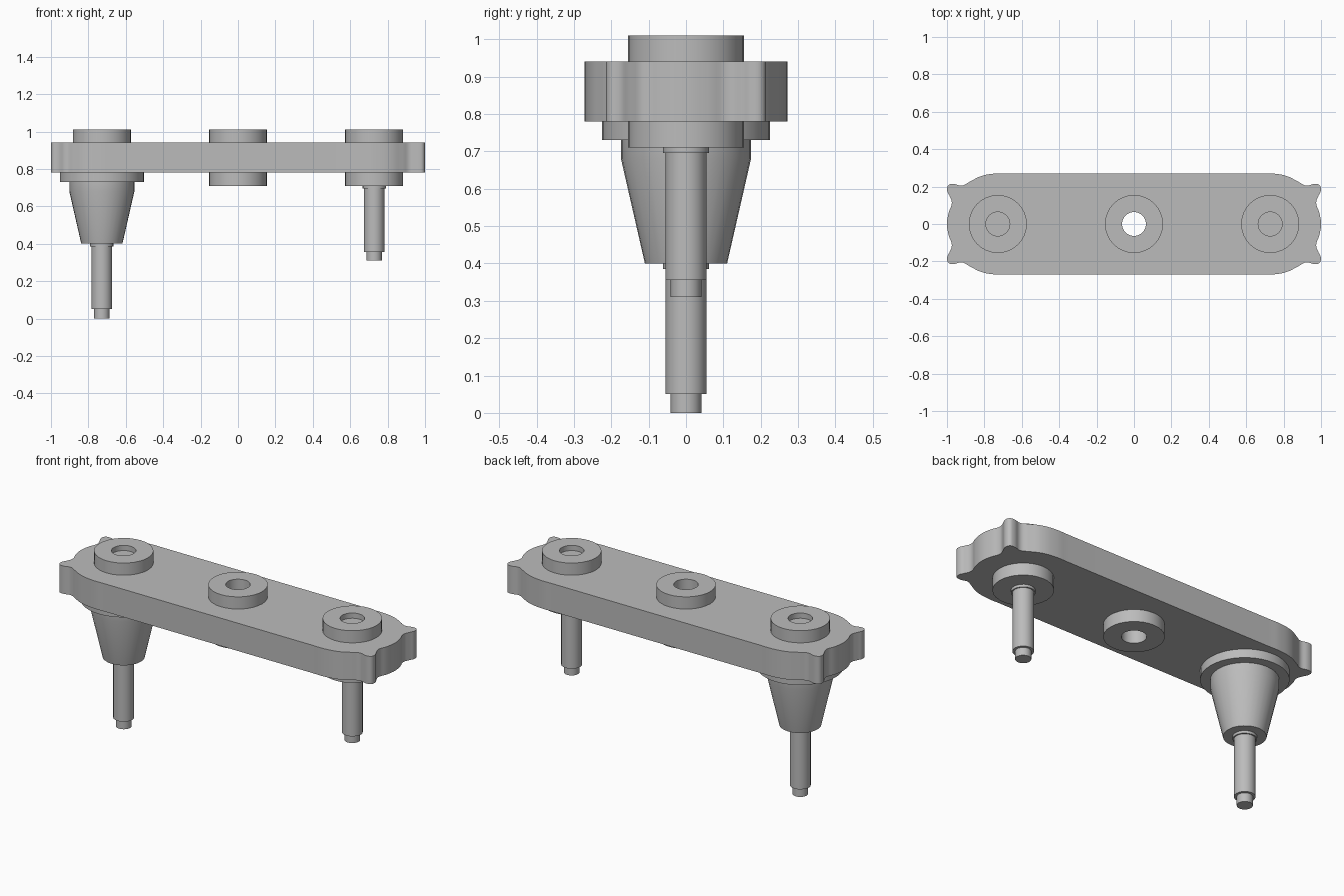
import bpy, bmesh, math

cube = bpy.data.objects.get("Cube")
if cube:
    bpy.data.objects.remove(cube, do_unlink=True)

grey = bpy.data.materials.new("plain grey")
grey.use_nodes = True
GREY = (0.5, 0.5, 0.5, 1)
grey.diffuse_color = GREY
grey.node_tree.nodes["Principled BSDF"].inputs["Base Color"].default_value = GREY


def finish(ob):
    ob.data.materials.clear()
    ob.data.materials.append(grey)
    bpy.ops.object.select_all(action='DESELECT')
    ob.select_set(True)
    bpy.context.view_layer.objects.active = ob
    bpy.ops.object.shade_smooth_by_angle(angle=math.radians(35))


def lathe(name, x, profile, sides=32, ring=False):
    """Turn (radius, height) points about a vertical axis at x."""
    bm = bmesh.new()
    vs = [bm.verts.new((r, 0, z)) for r, z in profile]
    pairs = list(zip(vs, vs[1:]))
    if ring:
        pairs.append((vs[-1], vs[0]))
    edges = [bm.edges.new(p) for p in pairs]
    bmesh.ops.spin(bm, geom=vs + edges, cent=(0, 0, 0), axis=(0, 0, 1),
                   angle=math.tau, steps=sides, use_duplicate=False)
    bmesh.ops.remove_doubles(bm, verts=bm.verts, dist=0.0005)
    bmesh.ops.recalc_face_normals(bm, faces=bm.faces)
    me = bpy.data.meshes.new(name)
    bm.to_mesh(me)
    bm.free()
    ob = bpy.data.objects.new(name, me)
    ob.location.x = x
    bpy.context.collection.objects.link(ob)
    finish(ob)


def add_loop(curve, pts):
    sp = curve.splines.new('BEZIER')
    sp.bezier_points.add(len(pts) - 1)
    for bp, (x, y) in zip(sp.bezier_points, pts):
        bp.co = (x, y, 0)
        bp.handle_left_type = bp.handle_right_type = 'AUTO'
    sp.use_cyclic_u = True
    sp.resolution_u = 5


# Link plate: one quarter of the outline, mirrored to all four corners
quarter = [(1.0, 0), (0.991, 0.06), (0.974, 0.115), (0.986, 0.15), (0.999, 0.18),
           (0.992, 0.207), (0.966, 0.214), (0.92, 0.205), (0.88, 0.225),
           (0.82, 0.255), (0.74, 0.27), (0.66, 0.27)]
half = quarter + [(-x, y) for x, y in reversed(quarter)]
outline = half + [(x, -y) for x, y in reversed(half[1:-1])]
curve = bpy.data.curves.new("link_plate", 'CURVE')
curve.dimensions = '2D'
curve.fill_mode = 'BOTH'
curve.extrude = 0.08
add_loop(curve, outline)
add_loop(curve, [(0.1 * math.cos(a * math.pi / 4), 0.1 * math.sin(a * math.pi / 4))
                 for a in range(8)])
plate = bpy.data.objects.new("link_plate", curve)
plate.location.z = 0.86
bpy.context.collection.objects.link(plate)
bpy.ops.object.select_all(action='DESELECT')
plate.select_set(True)
bpy.context.view_layer.objects.active = plate
bpy.ops.object.convert(target='MESH')
finish(bpy.context.view_layer.objects.active)

# Bosses: open bushing in the middle, recessed caps at both ends
TOP, BOSS, BORE, AXIS = 1.01, 0.155, 0.064, 0.728
lathe("middle_bushing", 0, [(BORE, 0.71), (BOSS, 0.71), (BOSS, TOP), (BORE, TOP)], ring=True)
for name, x, low in (("left_boss", AXIS, 0.71), ("right_boss", -AXIS, 0.75)):
    lathe(name, x, [(0, low), (BOSS, low), (BOSS, TOP), (BORE, TOP),
                    (BORE, TOP - 0.03), (0, TOP - 0.03)])

# Flange and tapered sleeve
lathe("right_flange", -AXIS, [(0, 0.73), (0.225, 0.73), (0.225, 0.79), (0, 0.79)], 40)
lathe("right_sleeve", -AXIS, [(0, 0.40), (0.11, 0.40), (0.174, 0.68), (0.174, 0.74), (0, 0.74)])

# Stepped pins with a collar at the root and a narrow tip
for name, x, root, shoulder, tip in (("right_pin", -AXIS, 0.40, 0.05, 0),
                                     ("left_pin", AXIS, 0.71, 0.355, 0.31)):
    lathe(name, x, [(0, tip), (0.041, tip), (0.041, shoulder), (0.055, shoulder),
                    (0.055, root - 0.015), (0.062, root - 0.015),
                    (0.062, root + 0.01), (0, root + 0.01)], 20)
